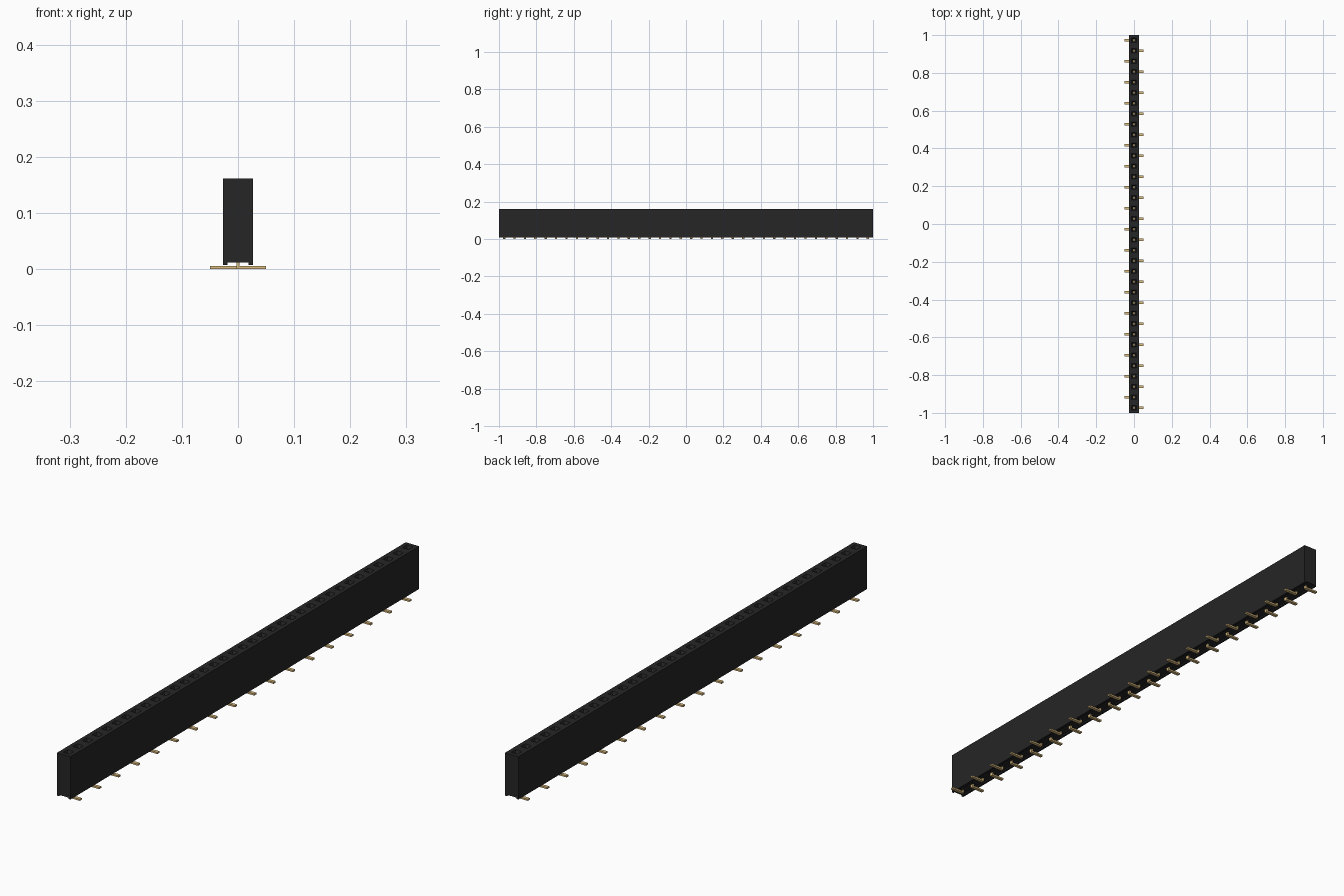
import bpy
import bmesh

cube = bpy.data.objects.get("Cube")
if cube:
    bpy.data.objects.remove(cube, do_unlink=True)

COUNT = 36
PITCH = 2.0 / COUNT
HALF_W = 0.027     # half width of the housing
TOP = 0.162


def material(name, rgb, metallic=0.0):
    m = bpy.data.materials.new(name)
    m.use_nodes = True
    m.diffuse_color = (*rgb, 1)
    m.node_tree.nodes["Principled BSDF"].inputs["Base Color"].default_value = (*rgb, 1)
    return m


black = material("black plastic", (0.0195, 0.019, 0.019))
gold = material("gold plating", (0.70, 0.50, 0.21))


def finish(bm, name, mat):
    bmesh.ops.remove_doubles(bm, verts=bm.verts[:], dist=1e-5)
    bmesh.ops.recalc_face_normals(bm, faces=bm.faces[:])
    mesh = bpy.data.meshes.new(name)
    bm.to_mesh(mesh)
    bm.free()
    mesh.materials.append(mat)
    obj = bpy.data.objects.new(name, mesh)
    bpy.context.collection.objects.link(obj)
    return obj


def rect(bm, y, hx, hy, z):
    return [bm.verts.new((sx * hx, y + sy * hy, z))
            for sx, sy in ((-1, -1), (1, -1), (1, 1), (-1, 1))]


def bridge(bm, a, b):
    n = len(a)
    for i in range(n):
        j = (i + 1) % n
        bm.faces.new((a[i], a[j], b[j], b[i]))


def pin_y(i):
    return -1 + PITCH * (i + 0.5)


# Housing: extruded section with two standoff rails underneath
bm = bmesh.new()
section = [(HALF_W, TOP), (HALF_W, 0.007), (0.019, 0.007), (0.019, 0.012),
           (-0.019, 0.012), (-0.019, 0.007), (-HALF_W, 0.007), (-HALF_W, TOP)]
ends = [[bm.verts.new((x, y, z)) for x, z in section] for y in (-1, 1)]
for end in ends:
    bm.faces.new(end)
for i in range(len(section) - 1):
    bm.faces.new((ends[0][i], ends[0][i + 1], ends[1][i + 1], ends[1][i]))

# Top of the housing: one funnel-shaped square socket per position
for i in range(COUNT):
    y = pin_y(i)
    loops = [rect(bm, y, HALF_W, PITCH / 2, TOP),
             rect(bm, y, 0.0125, 0.0125, TOP),
             rect(bm, y, 0.0075, 0.0075, TOP - 0.010),
             rect(bm, y, 0.0075, 0.0075, 0.09)]
    for a, b in zip(loops, loops[1:]):
        bridge(bm, a, b)
    bm.faces.new(loops[-1])
finish(bm, "housing", black)


def add_box(bm, x0, x1, y, hy, z0, z1):
    low = [bm.verts.new(p) for p in ((x0, y - hy, z0), (x1, y - hy, z0),
                                     (x1, y + hy, z0), (x0, y + hy, z0))]
    high = [bm.verts.new((v.co.x, v.co.y, z1)) for v in low]
    bridge(bm, low, high)
    bm.faces.new(low)
    bm.faces.new(high)


# Contacts inside the sockets
bm = bmesh.new()
for i in range(COUNT):
    add_box(bm, -0.006, 0.006, pin_y(i), 0.006, 0.0905, 0.135)
finish(bm, "socket_contacts", gold)

# L-shaped solder leads, alternating left and right
bm = bmesh.new()
foot = [(-0.003, 0.014), (-0.003, 0), (0.05, 0), (0.05, 0.006),
        (0.003, 0.006), (0.003, 0.014)]
for i in range(COUNT):
    side = 1 if i % 2 == 0 else -1
    a, b = [[bm.verts.new((side * x, pin_y(i) + dy, z)) for x, z in foot]
            for dy in (-0.006, 0.006)]
    bridge(bm, a, b)
    bm.faces.new(a)
    bm.faces.new(b)
finish(bm, "solder_leads", gold)
